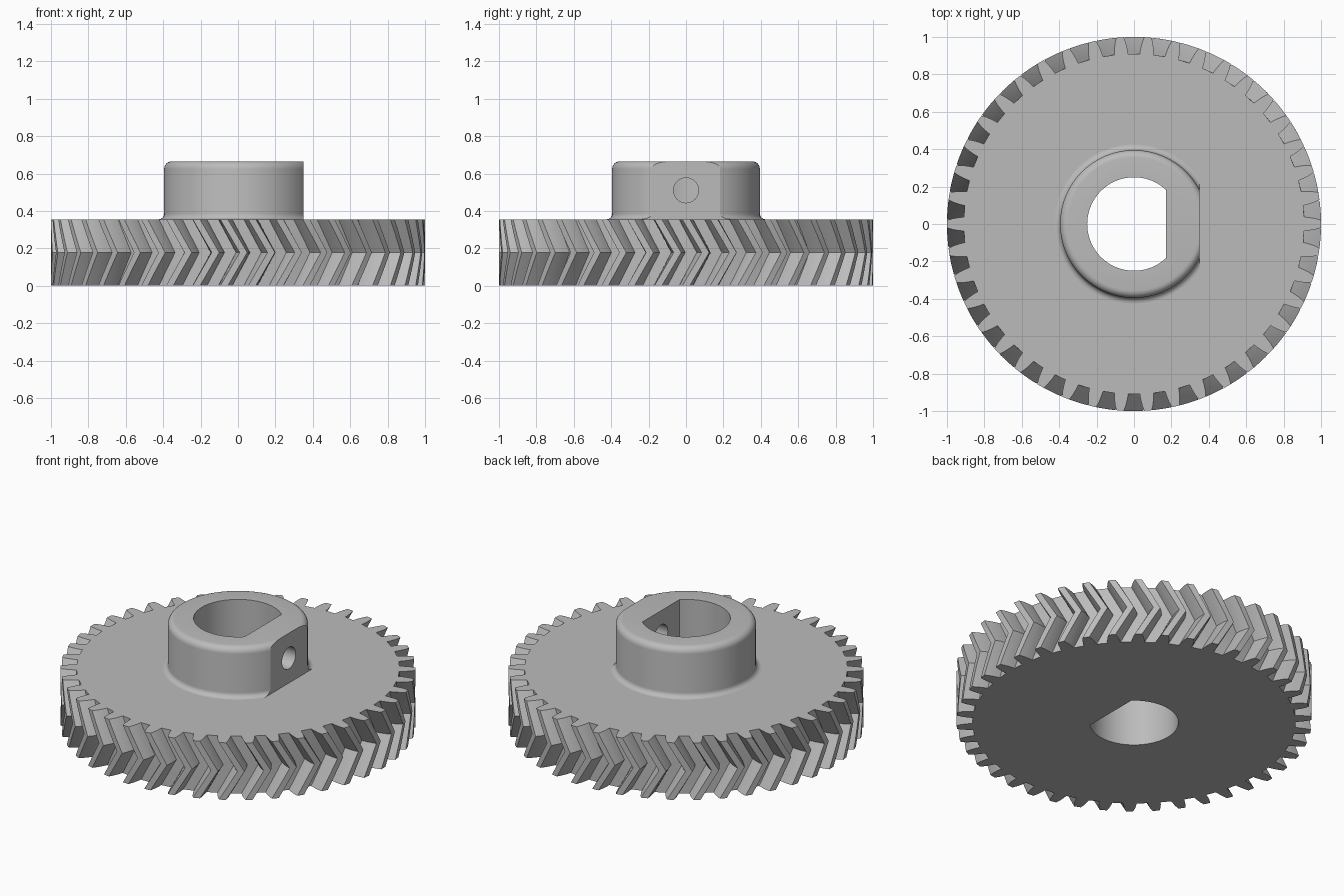
import bpy, bmesh, math

cube = bpy.data.objects.get("Cube")
if cube:
    bpy.data.objects.remove(cube, do_unlink=True)

GREY = (0.5, 0.5, 0.5, 1)
grey = bpy.data.materials.new("plain grey")
grey.use_nodes = True
grey.diffuse_color = GREY
grey.node_tree.nodes["Principled BSDF"].inputs["Base Color"].default_value = GREY

TEETH = 42
GEAR_TOP = 0.355
TWIST = 0.104          # herringbone turn over half the gear height


def loft(name, rings):
    """Closed solid through equal-length rings of points, bottom to top."""
    bm = bmesh.new()
    loops = [[bm.verts.new(p) for p in ring] for ring in rings]
    n = len(loops[0])
    for low, high in zip(loops, loops[1:]):
        for i in range(n):
            j = (i + 1) % n
            bm.faces.new((low[i], low[j], high[j], high[i]))
    bm.faces.new(loops[0][::-1])
    bm.faces.new(loops[-1])
    mesh = bpy.data.meshes.new(name)
    bm.to_mesh(mesh)
    bm.free()
    mesh.materials.append(grey)
    obj = bpy.data.objects.new(name, mesh)
    bpy.context.collection.objects.link(obj)
    return obj


def polar_ring(polar, z, turn=0):
    return [(r * math.cos(a + turn), r * math.sin(a + turn), z) for r, a in polar]


def circle(r, z, n=96):
    return polar_ring([(r, 2 * math.pi * i / n) for i in range(n)], z)


def activate(obj):
    bpy.ops.object.select_all(action='DESELECT')
    obj.select_set(True)
    bpy.context.view_layer.objects.active = obj


def cut(obj, cutter):
    mod = obj.modifiers.new("cut", 'BOOLEAN')
    mod.operation = 'DIFFERENCE'
    mod.solver = 'EXACT'
    mod.object = cutter
    activate(obj)
    bpy.ops.object.modifier_apply(modifier=mod.name)


# Toothed wheel: tooth outline turned one way up to mid height, then back
flank = [(0.91, 0.041), (0.935, 0.0375), (0.97, 0.030), (1.0, 0.020)]
tooth = [(r, -a) for r, a in flank] + [(1.0, 0)] + [(r, a) for r, a in flank[::-1]]
outline = [(r, a + 2 * math.pi * k / TEETH) for k in range(TEETH) for r, a in tooth]
STEPS = 8
wheel = loft("toothed_wheel", [
    polar_ring(outline, GEAR_TOP * i / STEPS, TWIST * (1 - abs(2 * i / STEPS - 1)))
    for i in range(STEPS + 1)])

# Hub: fillet at the foot, rounded upper rim
R, TOP, FOOT, RIM = 0.395, 0.665, 0.03, 0.04
quarter = [math.pi / 2 * i / 6 for i in range(7)]
profile = [(R + FOOT, GEAR_TOP - 0.003)]
profile += [(R + FOOT - FOOT * math.sin(t), GEAR_TOP + FOOT - FOOT * math.cos(t)) for t in quarter]
profile += [(R - RIM + RIM * math.cos(t), TOP - RIM + RIM * math.sin(t)) for t in quarter]
hub = loft("hub", [circle(r, z) for r, z in profile])

# Cutters: side flat, D-shaped bore, set screw hole
flat_cutter = loft("flat_cutter", [
    [(0.35, -1, z), (0.8, -1, z), (0.8, 1, z), (0.35, 1, z)] for z in (0.2, 1)])

BORE = 0.25
start = math.acos(0.172 / BORE)
arc = [(BORE, start + (2 * math.pi - 2 * start) * i / 64) for i in range(65)]
bore_cutter = loft("bore_cutter", [polar_ring(arc, z) for z in (-0.2, 1)])

screw_cutter = loft("screw_hole_cutter", [
    [(x, y, z + 0.51) for y, z, _ in circle(0.067, 0, 32)] for x in (0.05, 0.6)])

cut(hub, flat_cutter)
cut(hub, bore_cutter)
cut(hub, screw_cutter)
cut(wheel, bore_cutter)

for cutter in (flat_cutter, bore_cutter, screw_cutter):
    bpy.data.objects.remove(cutter, do_unlink=True)

# Smooth curved walls, keep hard edges
for part in (wheel, hub):
    activate(part)
    bpy.ops.object.shade_smooth_by_angle(angle=math.radians(25))
